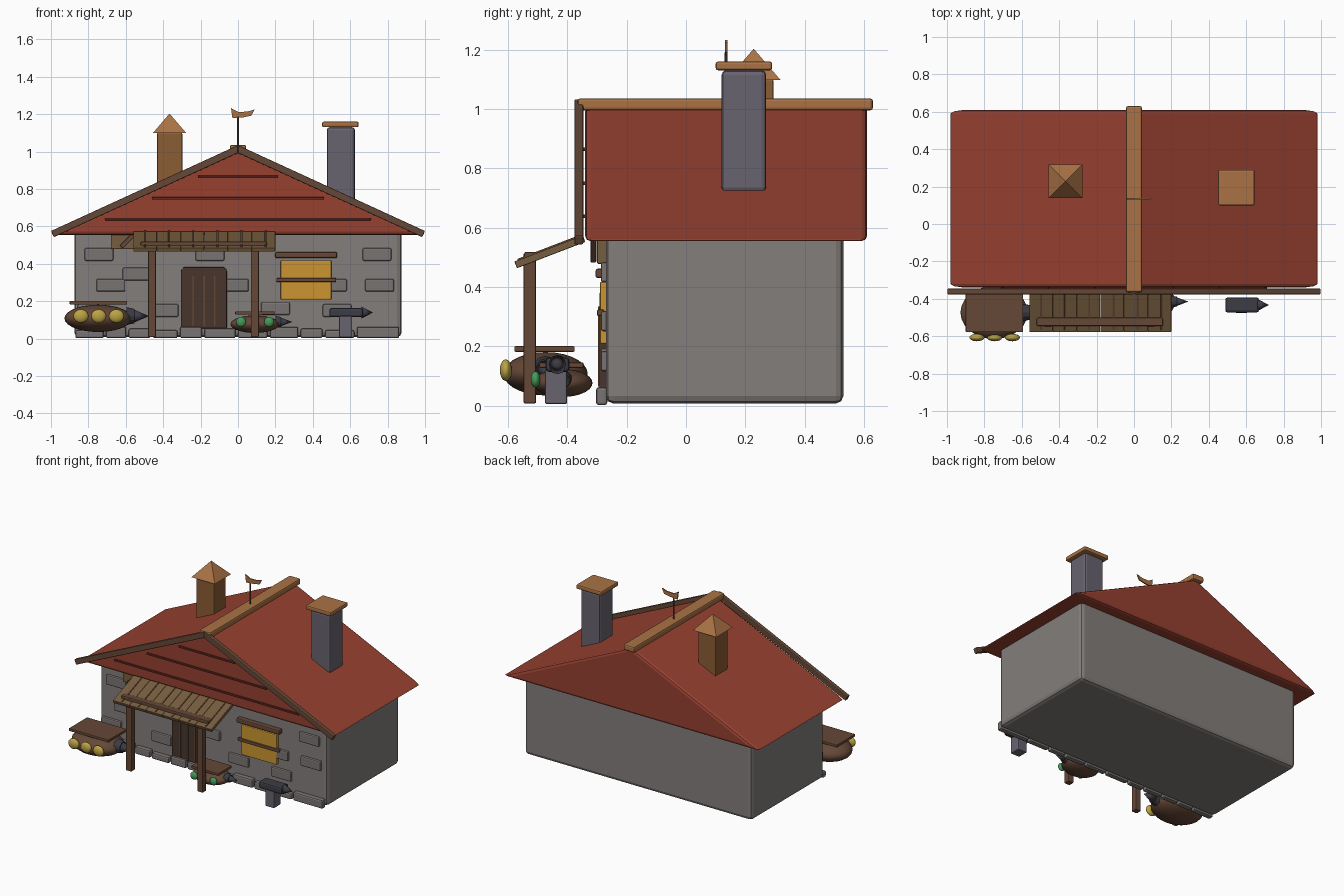
import bpy, bmesh, math
from mathutils import Matrix

if "Cube" in bpy.data.objects:
    bpy.data.objects.remove(bpy.data.objects["Cube"])

def mat(name, r, g, b):
    m = bpy.data.materials.new(name)
    m.diffuse_color = (r, g, b, 1)
    m.use_nodes = True
    m.node_tree.nodes["Principled BSDF"].inputs["Base Color"].default_value = m.diffuse_color
    return m

STONE = mat("stone", .23, .21, .20)
BRICK = mat("brick", .19, .175, .17)
RED = mat("roof_red", .31, .052, .030)
DARKRED = mat("dark_red", .13, .022, .016)
WOOD = mat("dark_wood", .13, .065, .038)
DOORW = mat("door_wood", .065, .035, .026)
PLANK = mat("plank_wood", .18, .11, .05)
ORANGE = mat("orange_wood", .40, .17, .06)
TURRET = mat("turret_wood", .26, .11, .035)
SLATE = mat("slate", .14, .125, .16)
IRON = mat("iron", .045, .045, .06)
AMBER = mat("amber", .60, .30, .03)
YELLOW = mat("yellow", .50, .37, .06)
GREEN = mat("green", .06, .33, .10)

def finish(name, bm, m, bevel=0, M=None):
    if M:
        bm.transform(M)
    bmesh.ops.recalc_face_normals(bm, faces=bm.faces[:])
    me = bpy.data.meshes.new(name)
    bm.to_mesh(me)
    bm.free()
    me.materials.append(m)
    o = bpy.data.objects.new(name, me)
    bpy.context.collection.objects.link(o)
    if bevel:
        b = o.modifiers.new("bevel", 'BEVEL')
        b.width, b.segments, b.limit_method = bevel, 2, 'ANGLE'
    return o

def smooth(o):
    for p in o.data.polygons:
        p.use_smooth = True
    return o

def box(name, x, y, z, m, bevel=.006, rot=None):
    """Box from (min, max) ranges, optionally turned about its centre."""
    bm = bmesh.new()
    bmesh.ops.create_cube(bm, size=1)
    c = Matrix.Translation([(r[0] + r[1]) / 2 for r in (x, y, z)])
    s = Matrix.Diagonal([r[1] - r[0] for r in (x, y, z)] + [1])
    return finish(name, bm, m, bevel, c @ (rot or Matrix()) @ s)

def prism(name, pts, y0, y1, m, bevel=0):
    """Outline in x,z pushed along y."""
    bm = bmesh.new()
    f = bm.faces.new([bm.verts.new((x, y0, z)) for x, z in pts])
    r = bmesh.ops.extrude_face_region(bm, geom=[f])
    bmesh.ops.translate(bm, verts=[v for v in r['geom'] if isinstance(v, bmesh.types.BMVert)], vec=(0, y1 - y0, 0))
    return finish(name, bm, m, bevel)

def ball(name, c, r, m):
    bm = bmesh.new()
    bmesh.ops.create_uvsphere(bm, u_segments=24, v_segments=14, radius=1)
    return smooth(finish(name, bm, m, 0, Matrix.Translation(c) @ Matrix.Diagonal((*r, 1))))

def cone(name, c, r1, r2, depth, seg, m, rot=None):
    """Cone whose base centre is c, pointing up unless turned."""
    bm = bmesh.new()
    bmesh.ops.create_cone(bm, cap_ends=True, segments=seg, radius1=r1, radius2=r2, depth=depth)
    return finish(name, bm, m, 0, Matrix.Translation(c) @ (rot or Matrix()) @ Matrix.Translation((0, 0, depth / 2)))

TO_X = Matrix.Rotation(math.pi / 2, 4, 'Y')

# Walls and main roof
box("walls", (-.875, .875), (-.27, .53), (.008, .59), STONE, .025)
prism("roof", [(-.99, .555), (.99, .555), (0, 1.012)], -.34, .61, RED, .018)
box("ridge_beam", (-.043, .043), (-.365, .63), (.995, 1.036), ORANGE, .01)
for s in (-1, 1):
    prism("barge_board", [(s * .985, .542), (s * 1.0, .575), (0, 1.034), (0, .992)], -.376, -.346, WOOD, .005)
for z, w in ((.638, .71), (.75, .46), (.865, .215)):
    box("gable_strip", (-w, w), (-.35, -.338), (z - .006, z + .006), DARKRED, .002)

# Chimney
box("chimney", (.475, .625), (.12, .27), (.72, 1.13), SLATE, .015)
box("chimney_cap", (.45, .645), (.10, .29), (1.13, 1.16), ORANGE, .008)

# Turret with pyramid top
box("turret", (-.433, -.298), (.16, .295), (.72, 1.10), TURRET, .006)
cone("turret_top", (-.366, .228, 1.098), .127, 0, .105, 4, ORANGE, Matrix.Rotation(math.pi / 4, 4, 'Z'))

# Weather vane
cone("vane_pole", (0, .135, 1.02), .005, .005, .17, 8, WOOD)
prism("vane_flag", [(-.037, 1.232), (0, 1.212), (.05, 1.213), (.088, 1.225), (.072, 1.192), (.03, 1.183), (-.03, 1.178)], .131, .139, ORANGE)

# Stones on the front wall
for x, z in ((-.743, .45), (-.15, .45), (.743, .45), (-.54, .345), (-.68, .285),
             (-.02, .285), (.505, .285), (.757, .285), (-.395, .15), (.53, .15), (.2, .16), (-.78, .15)):
    box("wall_stone", (x - .077, x + .077), (-.287, -.262), (z - .034, z + .034), BRICK, .008)
edges = (-.875, -.71, -.59, -.46, -.315, -.185, -.005, .165, .33, .46, .63, .87)
for i in range(len(edges) - 1):
    box("base_stone", (edges[i] + .005, edges[i + 1] - .008), (-.303, -.265),
        (.002, .045 + .009 * (i * 5 % 3)), BRICK, .01)

# Door
prism("door", [(-.305, .055), (-.06, .055), (-.06, .365), (-.075, .382), (-.29, .382), (-.305, .365)], -.292, -.262, DOORW, .004)
for x in (-.24, -.18, -.125):
    box("door_groove", (x - .004, x + .004), (-.296, -.285), (.065, .335), WOOD, .001)

# Window with beams
box("window", (.228, .50), (-.29, -.262), (.208, .418), AMBER, .006)
box("window_lintel", (.198, .53), (-.305, -.265), (.43, .462), WOOD, .008)
box("window_bar", (.205, .525), (-.30, -.275), (.302, .324), WOOD, .006)

# Porch
tilt = Matrix.Rotation(math.radians(21), 4, 'X')
for i in range(6):
    x = -.56 + i * .1267
    box("porch_plank", (x, x + .1257), (-.582, -.335), (.507, .531), PLANK, .003, tilt)
for i in range(6):
    x = -.497 + i * .129
    box("porch_batten", (x - .005, x + .005), (-.575, -.34), (.529, .537), WOOD, .002, tilt)
box("porch_rail", (-.52, .155), (-.545, -.50), (.488, .519), WOOD, .006)
for x in (-.46, .09):
    box("porch_post", (x - .021, x + .021), (-.547, -.505), (.008, .515), WOOD, .005)
box("porch_wall_board", (-.68, -.40), (-.30, -.265), (.478, .565), PLANK, .005)
box("porch_brace", (-.64, -.53), (-.322, -.302), (.517, .54), WOOD, .004, Matrix.Rotation(math.radians(-45), 4, 'Y'))

# Barrel-bodied carts
def cart(name, c, r, plate, eggs, egg_r, egg_mat, cone_r, tip):
    ball(name + "_body", c, r, WOOD)
    box(name + "_top_board", *plate, WOOD, .004)
    for x in eggs:
        ball(name + "_lamp", (x, c[1] - r[1] + .008, c[2] + .012), egg_r, egg_mat)
    x0 = c[0] + r[0] * .84
    smooth(finish_cone(name + "_nose", (x0, c[1], c[2] + .012), cone_r, tip - x0))

def finish_cone(name, c, r, length):
    cone(name + "_collar", c, r, r * .8, length * .35, 12, IRON, TO_X)
    return cone(name, (c[0] + length * .3, c[1], c[2]), r * .75, 0, length * .7, 12, IRON, TO_X)

cart("large_cart", (-.748, -.473, .108), (.18, .142, .073),
     ((-.90, -.593), (-.578, -.375), (.182, .201)),
     (-.84, -.745, -.65), (.04, .02, .036), YELLOW, .048, -.475)
cart("small_cart", (.09, -.415, .077), (.13, .1, .047),
     ((-.015, .195), (-.495, -.345), (.128, .146)),
     (.016, .166), (.026, .016, .027), GREEN, .032, .29)

# Anvil on a post
box("anvil_post", (.54, .61), (-.475, -.40), (.006, .12), SLATE, .006)
box("anvil_body", (.488, .668), (-.473, -.393), (.114, .163), IRON, .012)
smooth(cone("anvil_horn", (.66, -.433, .139), .032, 0, .062, 12, IRON, TO_X))
